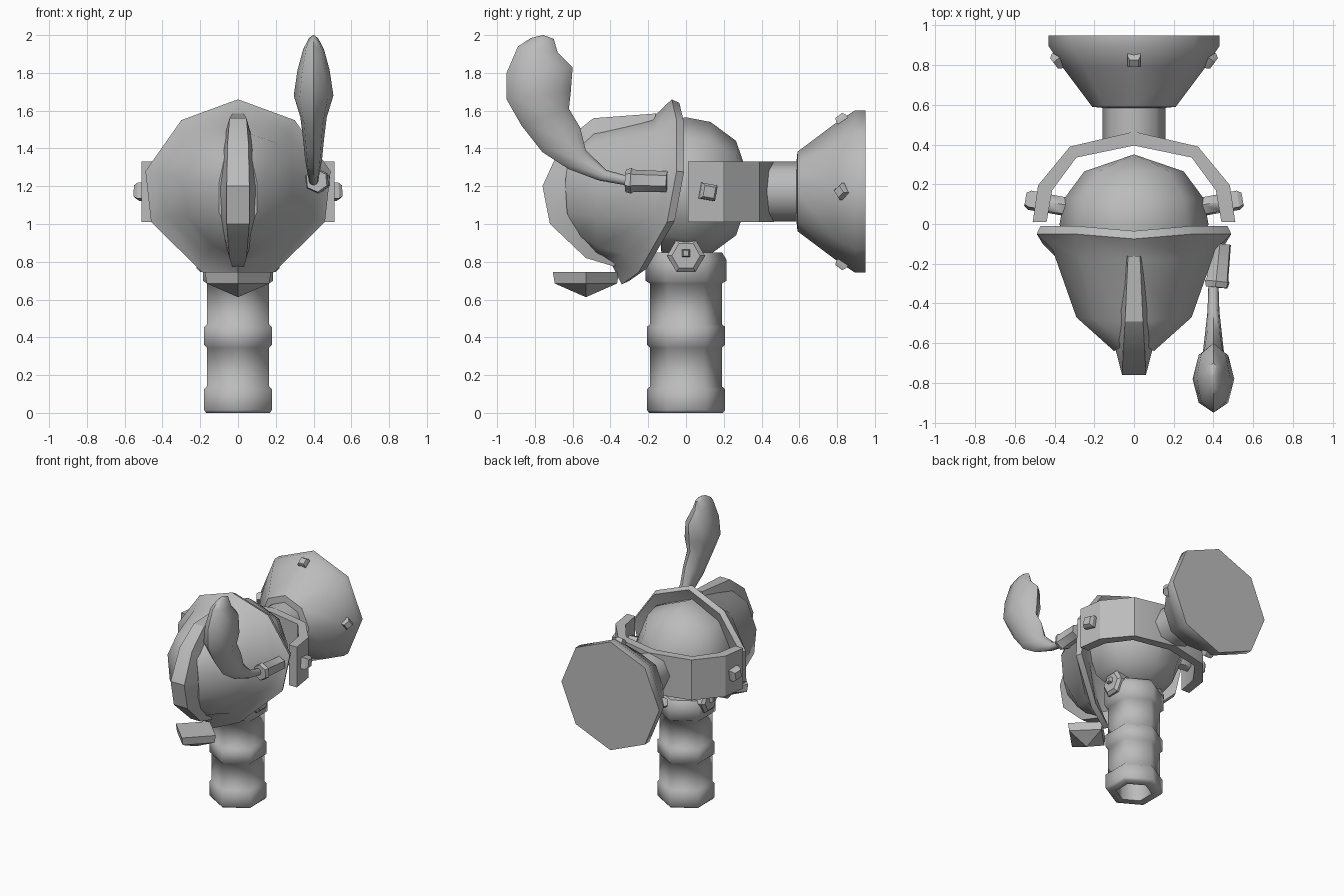
import bpy, bmesh, math
from mathutils import Vector

old = bpy.data.objects.get("Cube")
if old:
    bpy.data.objects.remove(old, do_unlink=True)

grey = bpy.data.materials.new("plain_grey")
grey.use_nodes = True
colour = (0.5, 0.5, 0.5, 1)
grey.diffuse_color = colour
grey.node_tree.nodes["Principled BSDF"].inputs["Base Color"].default_value = colour


def loft(name, rings, smooth=50, closed=False):
    """Skin matching rings of points, capping both ends unless closed."""
    bm = bmesh.new()
    loops = [[bm.verts.new(point) for point in ring] for ring in rings]
    pairs = list(zip(loops, loops[1:]))
    if closed:
        pairs.append((loops[-1], loops[0]))
    for a, b in pairs:
        count = len(a)
        for i in range(count):
            j = (i + 1) % count
            bm.faces.new((a[i], a[j], b[j], b[i]))
    if not closed:
        bm.faces.new(loops[0])
        bm.faces.new(loops[-1])
    bmesh.ops.remove_doubles(bm, verts=bm.verts, dist=0.0005)
    bmesh.ops.recalc_face_normals(bm, faces=bm.faces)
    mesh = bpy.data.meshes.new(name)
    bm.to_mesh(mesh)
    bm.free()
    mesh.materials.append(grey)
    obj = bpy.data.objects.new(name, mesh)
    bpy.context.collection.objects.link(obj)
    bpy.ops.object.select_all(action='DESELECT')
    obj.select_set(True)
    bpy.context.view_layer.objects.active = obj
    bpy.ops.object.shade_smooth_by_angle(angle=math.radians(smooth))
    return obj


def lathe(name, profile, sides, origin=(0, 0, 0), axis=(0, 0, 1), start=0, smooth=50):
    """Turn a (radius, height) profile round an axis."""
    turn = Vector((0, 0, 1)).rotation_difference(Vector(axis))
    rings = []
    for radius, height in profile:
        ring = []
        for i in range(sides):
            angle = math.radians(start) + math.tau * i / sides
            local = Vector((radius * math.cos(angle), radius * math.sin(angle), height))
            ring.append(Vector(origin) + turn @ local)
        rings.append(ring)
    return loft(name, rings, smooth)


def bolt(name, origin, axis, size, height):
    """Square bolt head with a chamfered top."""
    r = size * math.sqrt(2)
    lathe(name, [(r, 0), (r, height * 0.7), (r * 0.7, height)], 4, origin, axis, 45, 30)


def mirrored(half):
    """Close a half outline of (x, y, z) points across the middle plane."""
    return half + [(-x, y, z) for x, y, z in half[-2:0:-1]]


# Hollow six-sided post with three raised bands
post = [(0.001, 0.3), (0.13, 0.3), (0.13, 0), (0.195, 0), (0.207, 0.015), (0.207, 0.125),
        (0.19, 0.14), (0.19, 0.345), (0.207, 0.36), (0.207, 0.455), (0.19, 0.47),
        (0.19, 0.685), (0.215, 0.7), (0.215, 0.81), (0.19, 0.85), (0.001, 0.85)]
lathe("post", post, 6, start=90, smooth=61)

# Round back of the head
back = [(0.001, 0.35), (0.25, 0.265), (0.35, 0.13), (0.375, 0), (0.35, -0.13), (0.001, -0.15)]
lathe("head_back", back, 8, (0, 0, 1.19), (0, 1, 0))

# Face shell: tilted rim, then a dome running forward
rim = [(0, -0.075, 1.66), (0.3, -0.05, 1.55), (0.49, -0.05, 1.28),
       (0.46, -0.10, 1.01), (0.19, -0.25, 0.745), (0, -0.34, 0.68)]
base = [(0, -0.18, 1.56), (0.27, -0.17, 1.48), (0.41, -0.13, 1.26),
        (0.38, -0.18, 1.04), (0.17, -0.33, 0.84), (0, -0.39, 0.78)]
middle = [(0, -0.49, 1.5), (0.2, -0.48, 1.43), (0.29, -0.47, 1.24),
          (0.27, -0.47, 1.04), (0.13, -0.47, 0.88), (0, -0.48, 0.83)]
front = [(0, -0.61, 1.4), (0.07, -0.62, 1.36), (0.1, -0.64, 1.22),
         (0.1, -0.63, 1.06), (0.05, -0.58, 0.95), (0, -0.57, 0.92)]
rear = [(x * 0.96, y + 0.04, 1.17 + (z - 1.17) * 0.96) for x, y, z in rim]
inside = [(x * 0.7, y - 0.02, 1.17 + (z - 1.17) * 0.7) for x, y, z in rim]
loft("face_shell", [mirrored(h) for h in (inside, rear, rim, base, middle, front)], 40)

# Tapered ridge over the middle of the face: (y, z, half width)
ridge = [(-0.16, 1.585, 0.03), (-0.49, 1.56, 0.045), (-0.655, 1.43, 0.055), (-0.76, 1.2, 0.06),
         (-0.72, 1, 0.06), (-0.53, 0.82, 0.045), (-0.38, 0.775, 0.03)]
rings = []
for y, z, w in ridge:
    inner_y, inner_z = y + (-0.2 - y) * 0.25, z + (1.18 - z) * 0.25
    rings.append([(-w * 1.6, inner_y, inner_z), (-w, y, z), (w, y, z), (w * 1.6, inner_y, inner_z)])
loft("face_ridge", rings, 30)

# Diamond-shaped chin pendant
lathe("chin_pendant", [(0.175, 0.745), (0.165, 0.685), (0.001, 0.613)], 4, (0, -0.53, 0), smooth=30)

# Yoke band wrapped behind the head
outer = [(0.51, 0.01), (0.483, 0.195), (0.322, 0.39), (0, 0.465)]
inner = [(0.44, 0.01), (0.412, 0.17), (0.29, 0.335), (0, 0.395)]
strip = list(zip(outer, inner))
strip += [((-a[0], a[1]), (-b[0], b[1])) for a, b in strip[-2::-1]]
low, high = 1.01, 1.33
loft("yoke", [[(*a, low), (*a, high), (*b, high), (*b, low)] for a, b in strip], 30)

# Wall mount: arm and flared bell with a flat plate
mount = (0, 0, 1.172)
lathe("arm", [(0.158, 0.4), (0.158, 0.62)], 8, mount, (0, 1, 0))
bell = [(0.16, 0.585), (0.21, 0.59), (0.36, 0.79), (0.43, 0.895), (0.43, 0.95)]
lathe("wall_bell", bell, 8, mount, (0, 1, 0), smooth=46)
for i in range(4):
    angle = math.tau * i / 4
    out = Vector((math.cos(angle), 0, math.sin(angle)))
    bolt("bell_bolt", Vector(mount) + out * 0.355 + Vector((0, 0.845, 0)),
         out * 0.8 + Vector((0, -0.6, 0)), 0.032, 0.06)

# Pivot bolts through the yoke and hinge lugs on the post
for side in (-1, 1):
    tilt = Vector((side, 0.18, 0)).normalized()
    pivot = Vector((side * 0.36, 0.09, 1.17))
    lathe("pivot_pin", [(0.05, -0.02), (0.05, 0.08), (0.035, 0.1), (0.035, 0.15)], 6, pivot, tilt)
    bolt("pivot_bolt", pivot + tilt * 0.12, tilt, 0.042, 0.07)
    lathe("hinge_lug", [(0.1, 0.1), (0.1, 0.2), (0.075, 0.22)], 6, (0, 0, 0.832),
          (side, 0, 0), 90, 30)
    bolt("hinge_bolt", (side * 0.21, 0, 0.845), (side, 0, 0), 0.02, 0.035)

# Plume socket on the left side
lathe("plume_socket", [(0.055, -0.03), (0.06, 0.15), (0.068, 0.16), (0.06, 0.19), (0.03, 0.19)],
      6, (0.435, -0.13, 1.225), (-0.1, -1, 0.02), 30, 40)

# Curved plume: front edge (y, z), rear edge (y, z), half width
plume = [((-0.29, 1.2), (-0.29, 1.25), 0.025), ((-0.46, 1.23), (-0.42, 1.285), 0.03),
         ((-0.62, 1.29), (-0.53, 1.39), 0.045), ((-0.76, 1.38), (-0.56, 1.51), 0.055),
         ((-0.87, 1.52), (-0.62, 1.61), 0.07), ((-0.95, 1.66), (-0.61, 1.7), 0.105),
         ((-0.95, 1.8), (-0.6, 1.83), 0.085), ((-0.89, 1.94), (-0.68, 1.91), 0.055),
         ((-0.82, 1.985), (-0.7, 1.98), 0.025), ((-0.76, 2), (-0.755, 2), 0.003)]
rings = []
for a, b, width in plume:
    a, b = Vector((0, *a)), Vector((0, *b))
    centre, reach = (a + b) / 2 + Vector((0.4, 0, 0)), (b - a) / 2
    rings.append([centre + reach * math.cos(t) + Vector((width * math.sin(t), 0, 0))
                  for t in (math.tau * i / 8 for i in range(8))])
loft("plume", rings, 50)
